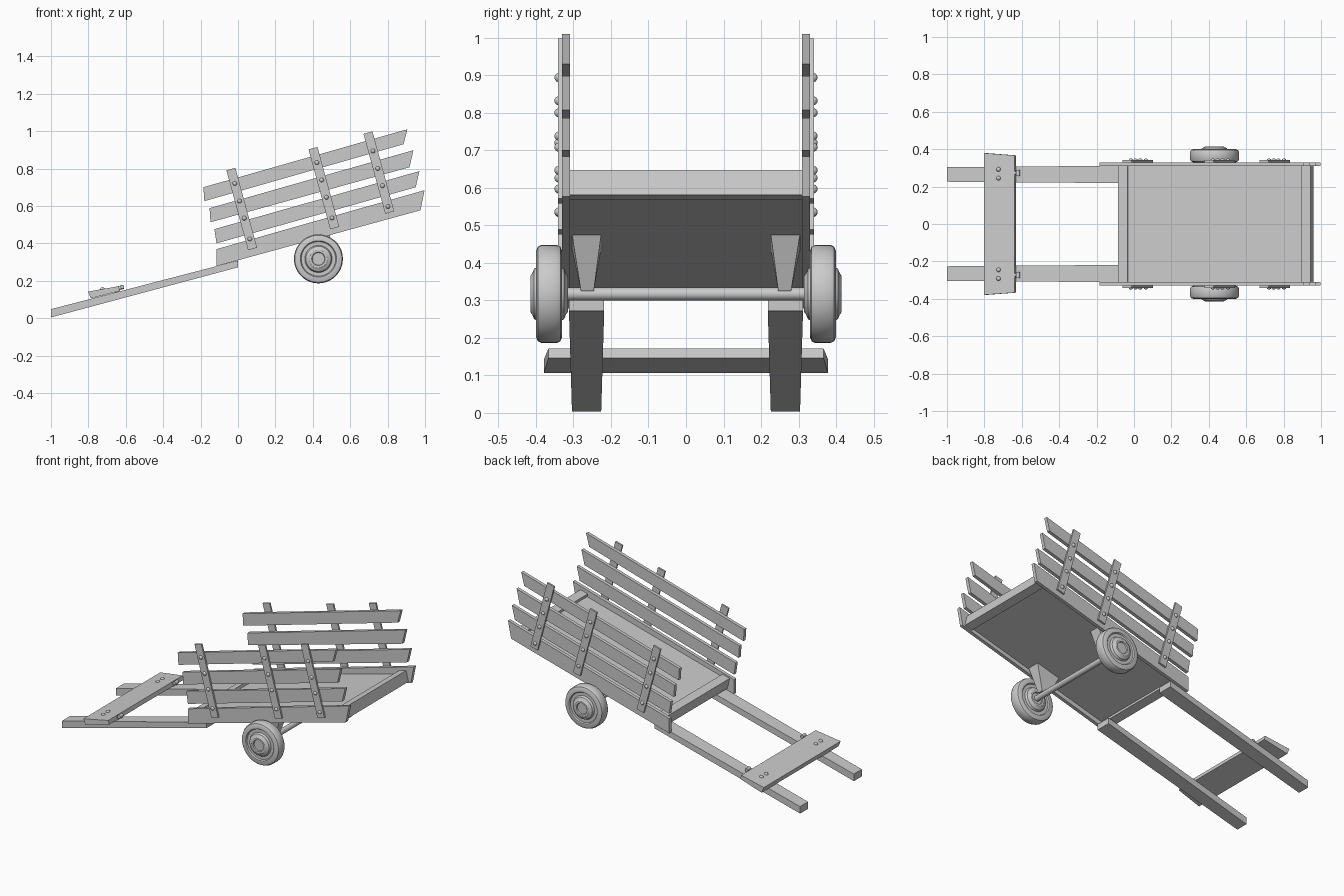
import bpy, bmesh, math
from mathutils import Vector

cube = bpy.data.objects.get("Cube")
if cube:
    bpy.data.objects.remove(cube, do_unlink=True)

grey = bpy.data.materials.new("plain grey")
grey.use_nodes = True
colour = (0.6, 0.6, 0.6, 1)
grey.diffuse_color = colour
grey.node_tree.nodes["Principled BSDF"].inputs["Base Color"].default_value = colour


def finish(name, bm, smooth=False):
    bmesh.ops.recalc_face_normals(bm, faces=bm.faces)
    mesh = bpy.data.meshes.new(name)
    bm.to_mesh(mesh)
    bm.free()
    mesh.materials.append(grey)
    obj = bpy.data.objects.new(name, mesh)
    bpy.context.collection.objects.link(obj)
    if smooth:
        bpy.ops.object.select_all(action='DESELECT')
        obj.select_set(True)
        bpy.context.view_layer.objects.active = obj
        bpy.ops.object.shade_smooth_by_angle(angle=math.radians(35))
    return obj


def slab(name, outline, spans, side=1):
    """Side outline (x, z) stretched over y; spans is one y range or one per point."""
    if not isinstance(spans, list):
        spans = [spans] * len(outline)
    bm = bmesh.new()
    rings = [[bm.verts.new((x, side * span[k], z))
              for (x, z), span in zip(outline, spans)] for k in (0, 1)]
    for ring in rings:
        bm.faces.new(ring)
    count = len(outline)
    for i in range(count):
        j = (i + 1) % count
        bm.faces.new((rings[0][i], rings[0][j], rings[1][j], rings[1][i]))
    return finish(name, bm)


def lathe(name, profile, centre, axis, sides=32):
    """Turn a profile of (distance along axis, radius) around an axis."""
    turn = Vector(axis).to_track_quat('Z', 'Y')
    bm = bmesh.new()
    rings = []
    for d, r in profile:
        rings.append([bm.verts.new(Vector(centre) + turn @ Vector(
            (r * math.cos(math.tau * i / sides), r * math.sin(math.tau * i / sides), d)))
            for i in range(sides)])
    for a, b in zip(rings, rings[1:]):
        for i in range(sides):
            j = (i + 1) % sides
            bm.faces.new((a[i], a[j], b[j], b[i]))
    bm.faces.new(rings[0])
    bm.faces.new(rings[-1])
    return finish(name, bm, True)


def rivet(name, centre, axis, r=0.012, h=0.009):
    dome = [(-h, r), (0, r), (h * 0.6, r * 0.8), (h, r * 0.35)]
    lathe(name, dome, centre, axis, 12)


slope = math.tan(math.radians(15))


def bed(x, offset):
    """Height of a line parallel to the tilted bed."""
    return 0.309 + slope * x + offset


def bed_piece(name, x0, x1, low, high, width, lean=0.0):
    slab(name, [(x0, bed(x0, low)), (x1, bed(x1, low)),
                (x1 - lean, bed(x1 - lean, high)), (x0 - lean, bed(x0 - lean, high))],
         (-width, width))


# Tilted floor with a cross beam at each end
bed_piece("floor", -0.05, 0.92, 0.03, 0.065, 0.312)
bed_piece("front_cross_beam", -0.07, -0.02, 0.012, 0.082, 0.312, 0.015)
bed_piece("rear_cross_beam", 0.91, 0.96, 0.015, 0.085, 0.312, 0.016)

planks = [
    [(-0.115, 0.278), (0.976, 0.577), (0.997, 0.684), (-0.115, 0.369)],
    [(-0.115, 0.40), (0.95, 0.70), (0.97, 0.786), (-0.126, 0.476)],
    [(-0.147, 0.513), (0.917, 0.807), (0.938, 0.898), (-0.152, 0.588)],
    [(-0.18, 0.626), (0.885, 0.93), (0.906, 1.01), (-0.185, 0.70)],
]
# Top centre of each upright and how far its rivets are shifted down
posts = [(-0.038, 0.797, 0), (0.401, 0.909, 0), (0.695, 0.992, 0.05)]
along = Vector((0.116, -0.427))
across = Vector((0.024, 0.0065))

wheel_half = [(0.02, 0.131), (0.03, 0.126), (0.035, 0.114), (0.035, 0.097),
              (0.028, 0.092), (0.028, 0.073), (0.04, 0.067), (0.045, 0.055),
              (0.05, 0.048), (0.05, 0.036), (0.043, 0.033), (0.043, 0.01)]
wheel_profile = [(-d, r) for d, r in reversed(wheel_half)] + wheel_half

for side, label in ((1, "left"), (-1, "right")):
    # Slatted side
    for i, outline in enumerate(planks):
        slab(f"{label}_side_plank_{i + 1}", outline, (0.309, 0.33), side)
    for i, (x, z, shift) in enumerate(posts):
        top = Vector((x, z))
        base = top + along
        slab(f"{label}_upright_{i + 1}",
             [tuple(p) for p in (top - across, top + across, base + across, base - across)],
             (0.33, 0.341), side)
        for j, part in enumerate((0.18, 0.4, 0.615, 0.875)):
            p = top + along * (part + shift)
            rivet(f"{label}_upright_{i + 1}_rivet_{j + 1}",
                  (p.x, side * 0.341, p.y), (0, side, 0))

    # Wheel and tapered axle bracket
    lathe(f"{label}_wheel", wheel_profile, (0.43, side * 0.365, 0.317), (0, side, 0), 36)
    wide, narrow = (0.226, 0.304), (0.246, 0.28)
    slab(f"{label}_axle_bracket",
         [(0.35, 0.435), (0.505, 0.477), (0.455, 0.325), (0.405, 0.325)],
         [wide, wide, narrow, narrow], side)

    # Pulling shaft, slightly wider toward the bed
    tip, root = (0.226, 0.304), (0.218, 0.312)
    slab(f"{label}_shaft", [(-1, 0.004), (0, 0.272), (0, 0.308), (-1, 0.048)],
         [tip, root, root, tip], side)

    # Handle bolts and hook
    for j, y in enumerate((0.245, 0.292)):
        rivet(f"{label}_handle_bolt_{j + 1}", (-0.725, side * y, 0.156), (-0.18, 0, 1))
    slab(f"{label}_hook_plate", [(-0.655, 0.13), (-0.63, 0.137), (-0.637, 0.172), (-0.662, 0.165)],
         (0.262, 0.288), side)
    lathe(f"{label}_hook_pin", [(0, 0.009), (0.03, 0.009)],
          (-0.64, side * 0.273, 0.158), (1, 0, 0.27), 12)
    lathe(f"{label}_hook_knob", [(-0.016, 0.011), (0.016, 0.011)],
          (-0.62, side * 0.273, 0.168), (0, 1, 0), 12)

# Axle
lathe("axle", [(-0.34, 0.017), (0.34, 0.017)], (0.43, 0, 0.317), (0, 1, 0), 20)

# Handle board across the shafts
back, front = (-0.379, 0.379), (-0.367, 0.367)
slab("handle_board", [(-0.802, 0.142), (-0.638, 0.171), (-0.632, 0.146), (-0.787, 0.106)],
     [back, front, front, back])
